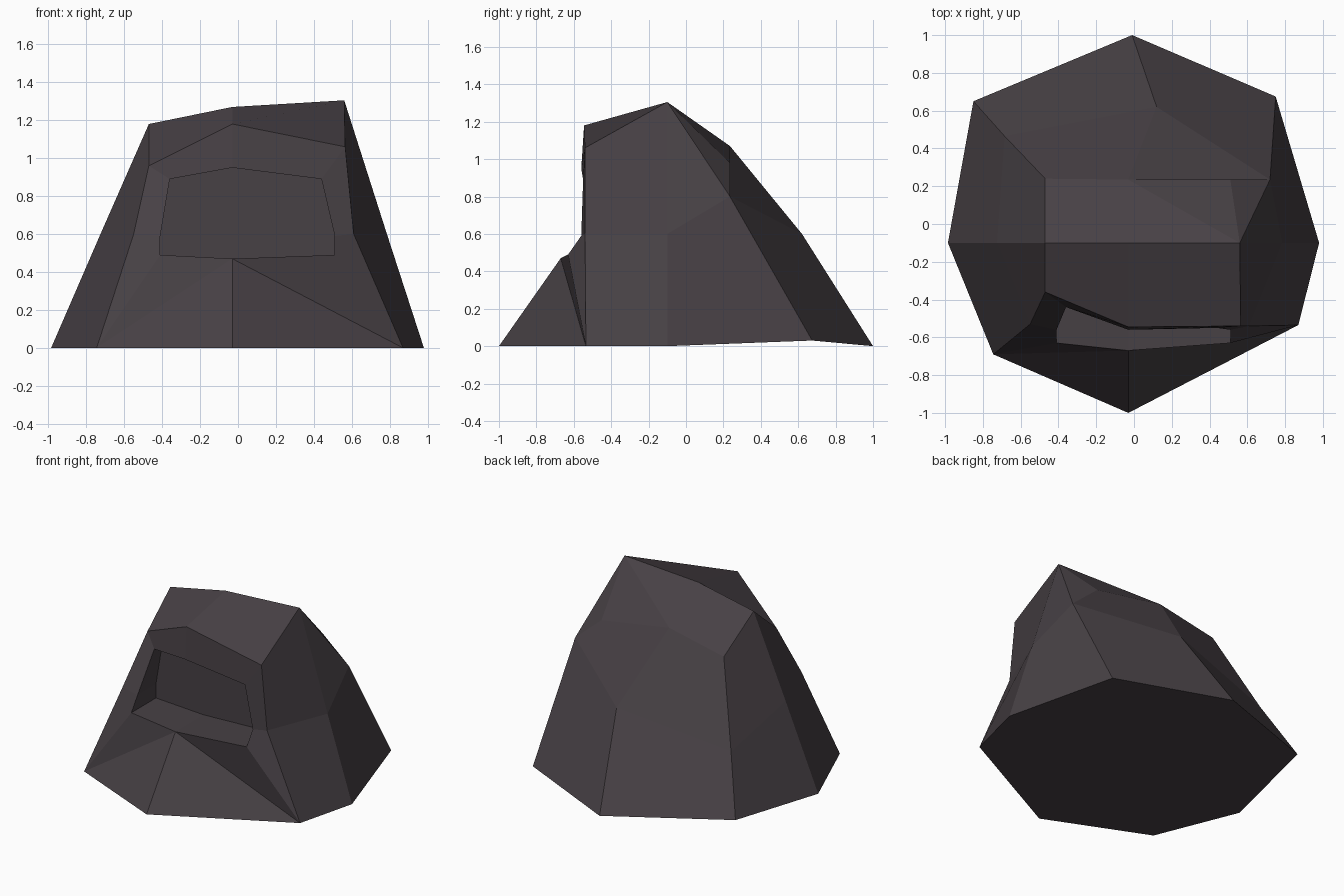
import bpy, bmesh

if "Cube" in bpy.data.objects:
    bpy.data.objects.remove(bpy.data.objects["Cube"])

# Single flat stone colour
stone = bpy.data.materials.new("dark stone")
stone.diffuse_color = (0.063, 0.052, 0.059, 1)
stone.use_nodes = True
stone.node_tree.nodes["Principled BSDF"].inputs["Base Color"].default_value = stone.diffuse_color

bm = bmesh.new()


def ring(points):
    return [bm.verts.new(p) for p in points]


def split_quad(a, b, c, d):
    """Quad folded along its a-c diagonal."""
    bm.faces.new((a, b, c))
    bm.faces.new((a, c, d))


# Three uneven rings, each starting at front right, going anticlockwise to front left
base = ring([(0.87, -0.535, 0), (0.98, -0.10, 0), (0.75, 0.675, 0.03), (-0.01, 1, 0),
             (-0.85, 0.65, 0.06), (-0.985, -0.10, 0), (-0.745, -0.69, 0)])
middle = ring([(0.61, -0.54, 0.6), (0.785, -0.10, 0.6), (0.72, 0.235, 0.80), (0.12, 0.62, 0.6),
               (-0.685, 0.465, 0.44), (-0.725, -0.10, 0.6), (-0.55, -0.53, 0.6)])
top = ring([(0.565, -0.54, 1.06), (0.56, -0.10, 1.305), (0.51, 0.235, 0.98), (-0.03, 0.235, 1.07),
            (-0.47, 0.24, 0.98), (-0.47, -0.10, 1.18), (-0.47, -0.36, 0.96)])

# Sides and back; the upper right-back facet folds from the peak to the shoulder
for low, high in ((base, middle), (middle, top)):
    for i in range(6):
        if high is top and i == 1:
            split_quad(high[1], low[1], low[2], high[2])
        else:
            bm.faces.new((low[i], low[i + 1], high[i + 1], high[i]))

# Crown: four facets around a middle point, one folded from the peak to the back
crown, front_top, front_base = ring([(-0.03, -0.10, 1.27), (-0.03, -0.545, 1.18), (-0.03, -1, 0)])
split_quad(top[1], top[2], top[3], crown)
for quad in ((front_top, top[0], top[1], crown),
             (top[5], crown, top[3], top[4]), (top[6], front_top, crown, top[5])):
    bm.faces.new(quad)

# Underside
bm.faces.new([front_base] + base[::-1])

# Front: frame around the opening, with straight walls running back to a flat back wall
outer = [front_base, base[0], middle[0], top[0], front_top, top[6], middle[6], base[6]]
rim_points = [(-0.03, -0.67, 0.47), (0.51, -0.63, 0.49), (0.51, -0.56, 0.59), (0.44, -0.55, 0.89),
              (-0.03, -0.56, 0.95), (-0.36, -0.44, 0.89), (-0.41, -0.56, 0.59), (-0.41, -0.63, 0.49)]
rim = ring(rim_points)
inner = ring([(x, -0.35, z) for x, y, z in rim_points])
for a, b in ((outer, rim), (rim, inner)):
    for i in range(8):
        j = (i + 1) % 8
        if a is outer and i == 0:
            split_quad(a[j], b[j], b[i], a[i])
        elif a is outer and i == 7:
            split_quad(a[i], a[j], b[j], b[i])
        else:
            bm.faces.new((a[i], a[j], b[j], b[i]))
bm.faces.new(inner)

bmesh.ops.recalc_face_normals(bm, faces=bm.faces)
mesh = bpy.data.meshes.new("hollowed_rock")
bm.to_mesh(mesh)
bm.free()
mesh.materials.append(stone)
rock = bpy.data.objects.new("hollowed_rock", mesh)
bpy.context.collection.objects.link(rock)
